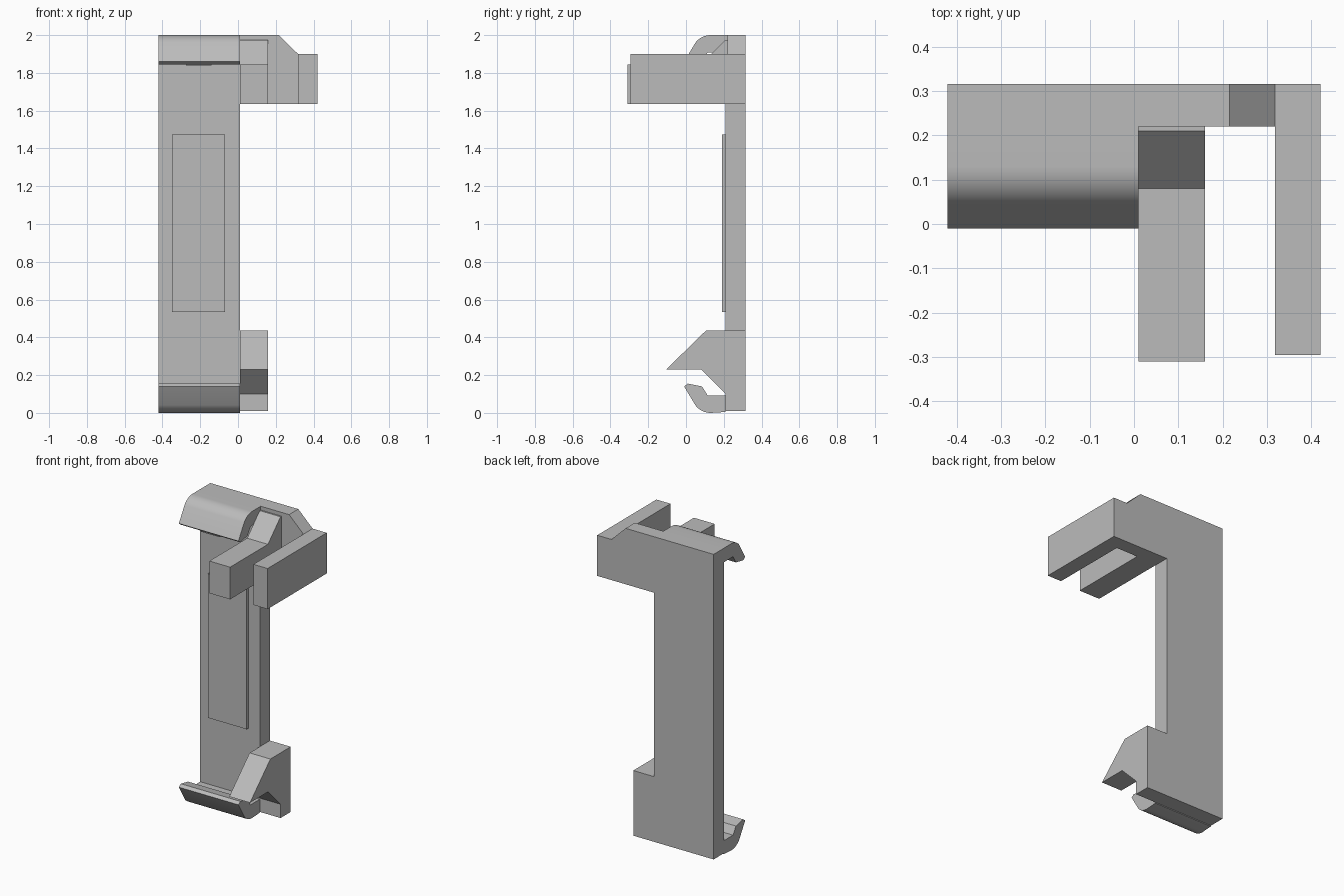
import bpy
import bmesh
from math import sin, cos, radians

cube = bpy.data.objects.get("Cube")
if cube:
    bpy.data.objects.remove(cube, do_unlink=True)

grey = bpy.data.materials.new("plain grey")
grey.use_nodes = True
grey.diffuse_color = (0.5, 0.5, 0.5, 1)
grey.node_tree.nodes["Principled BSDF"].inputs["Base Color"].default_value = (0.5, 0.5, 0.5, 1)


def extrude(name, profile, start, end, axis="x", smooth=False):
    """Extrude a (y, z) profile along x, or an (x, z) profile along y."""
    bm = bmesh.new()
    place = (lambda a, b: (start, a, b)) if axis == "x" else (lambda a, b: (a, start, b))
    face = bm.faces.new([bm.verts.new(place(a, b)) for a, b in profile])
    moved = bmesh.ops.extrude_face_region(bm, geom=[face])["geom"]
    shift = (end - start, 0, 0) if axis == "x" else (0, end - start, 0)
    bmesh.ops.translate(bm, vec=shift, verts=[v for v in moved if isinstance(v, bmesh.types.BMVert)])
    bmesh.ops.recalc_face_normals(bm, faces=bm.faces)
    mesh = bpy.data.meshes.new(name)
    bm.to_mesh(mesh)
    bm.free()
    mesh.materials.append(grey)
    obj = bpy.data.objects.new(name, mesh)
    bpy.context.collection.objects.link(obj)
    if smooth:
        bpy.ops.object.select_all(action="DESELECT")
        obj.select_set(True)
        bpy.context.view_layer.objects.active = obj
        bpy.ops.object.shade_smooth_by_angle(angle=radians(25))
    return obj


def box(name, x0, x1, y0, y1, z0, z1):
    return extrude(name, [(y0, z0), (y1, z0), (y1, z1), (y0, z1)], x0, x1)


LEFT, INNER, BLOCK = -0.42, 0.01, 0.16
FRONT, BACK = 0.21, 0.315

# Tall back plate with a raised panel
box("back_plate", LEFT, INNER, FRONT, BACK, 0.01, 2)
box("raised_panel", -0.35, -0.07, 0.19, FRONT, 0.535, 1.475)

# Rounded hooks at both ends, one mirrored from the other
radius = 0.1
arc = [(0.13 - radius * sin(radians(a)), radius - radius * cos(radians(a)))
       for a in range(0, 59, 6)]
hook = [(FRONT, 0.005)] + arc + [(-0.01, 0.14), (0.01, 0.155), (0.085, 0.14),
                                 (0.115, 0.092), (FRONT, 0.092)]
extrude("bottom_hook", hook, LEFT, INNER, smooth=True)
top = [(y, 2 - z) for y, z in hook]
top[0] = (FRONT, 2)
extrude("top_hook", top, LEFT, INNER, smooth=True)
box("top_hook_nib", -0.275, -0.14, 0.01, 0.03, 1.838, 1.856)

# Upper side bracket with a chamfered corner
extrude("side_bracket", [(INNER, 1.635), (0.42, 1.635), (0.42, 1.9), (0.318, 1.9),
                         (0.215, 2), (INNER, 2)], 0.22, BACK, axis="y")
box("outer_arm", 0.318, 0.42, -0.295, 0.22, 1.635, 1.9)

# Inner arm rising to the bracket on a slope
extrude("inner_arm", [(-0.31, 1.635), (0.22, 1.635), (0.22, 1.975), (0.21, 1.975),
                      (0.08, 1.845), (-0.31, 1.845)], INNER, BLOCK)

# Lower catch with a pointed nose
extrude("lower_catch", [(BACK, 0.01), (BACK, 0.435), (0.105, 0.435), (-0.105, 0.23),
                        (0.08, 0.23), (FRONT, 0.1), (FRONT, 0.01)], INNER, BLOCK)
